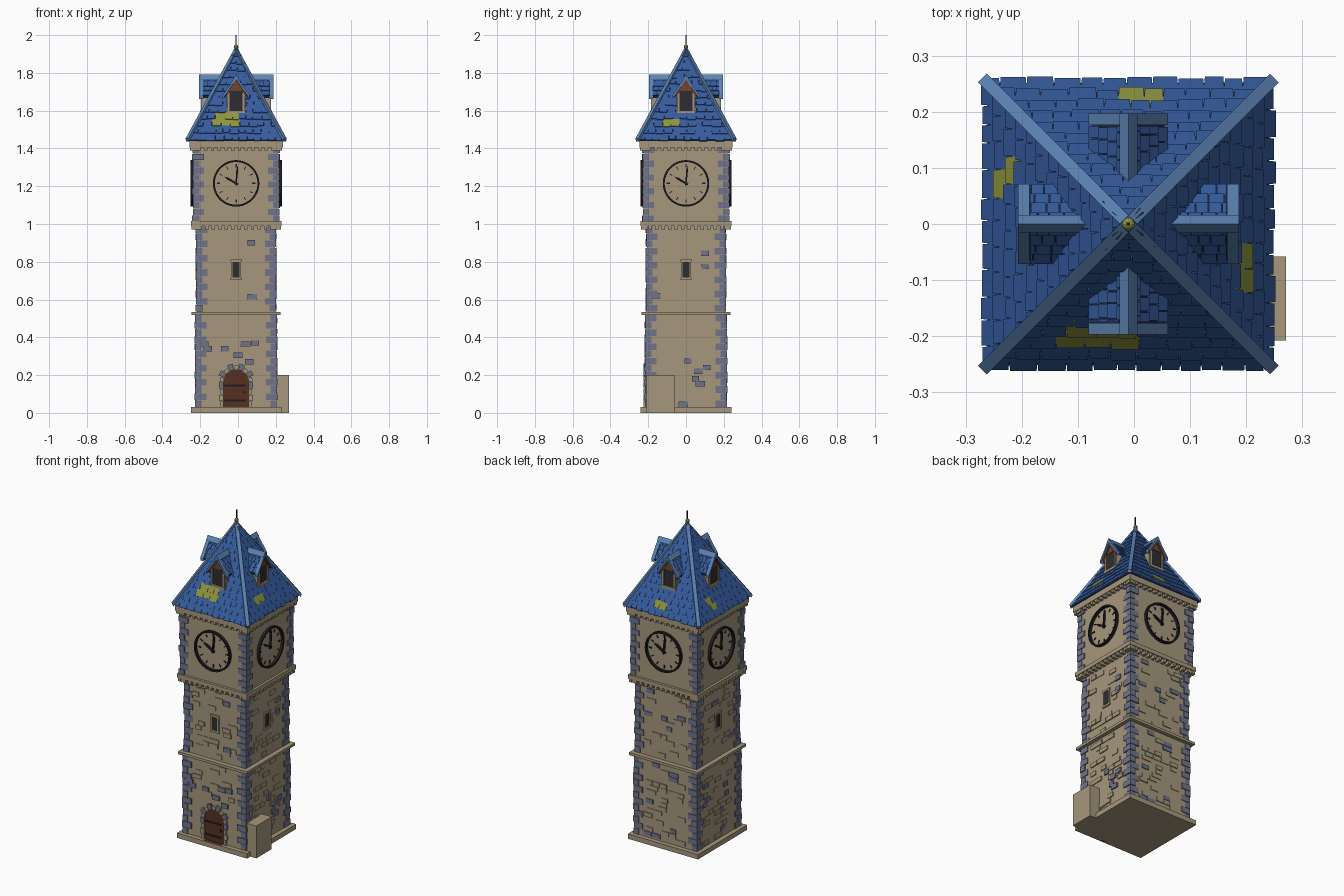
import bpy, bmesh, math, random
from math import pi, sin, cos
from mathutils import Matrix, Vector

random.seed(4)
if "Cube" in bpy.data.objects:
    bpy.data.objects.remove(bpy.data.objects["Cube"])

COLOURS = {
    "sandstone": (0.38, 0.31, 0.205), "blue_grey_stone": (0.16, 0.175, 0.26),
    "roof_blue": (0.036, 0.105, 0.34), "ridge_blue": (0.11, 0.23, 0.46),
    "moss_tile": (0.27, 0.30, 0.05), "roof_gap": (0.015, 0.022, 0.05),
    "door_wood": (0.09, 0.03, 0.015), "gable_wood": (0.17, 0.06, 0.025),
    "iron": (0.012, 0.012, 0.014), "window_dark": (0.027, 0.027, 0.032)}
MATS = {}
for name, rgb in COLOURS.items():
    m = bpy.data.materials.new(name)
    m.use_nodes = True
    m.diffuse_color = (*rgb, 1)
    m.node_tree.nodes["Principled BSDF"].inputs["Base Color"].default_value = (*rgb, 1)
    MATS[name] = m
INDEX = {n: i for i, n in enumerate(MATS)}
CENTRE = Matrix.Translation((-0.01, 0, 0))


def side(k):
    """Wall frame: x along the wall, y up, z outward from the tower axis."""
    return CENTRE @ Matrix.Rotation(k * pi / 2, 4, 'Z') @ Matrix.Rotation(pi / 2, 4, 'X')


class Part:
    def __init__(self, name):
        self.name, self.bm = name, bmesh.new()

    def prism(self, pts, d0, d1, M, mat):
        bm, n = self.bm, len(pts)
        a = [bm.verts.new(M @ Vector((x, y, d0))) for x, y in pts]
        b = [bm.verts.new(M @ Vector((x, y, d1))) for x, y in pts]
        faces = [bm.faces.new(a[::-1]), bm.faces.new(b)]
        faces += [bm.faces.new((a[i], a[(i + 1) % n], b[(i + 1) % n], b[i])) for i in range(n)]
        for f in faces:
            f.material_index = INDEX[mat]

    def box(self, x0, x1, y0, y1, d0, d1, M, mat):
        self.prism([(x0, y0), (x1, y0), (x1, y1), (x0, y1)], d0, d1, M, mat)

    def slab(self, half, z0, z1, mat="sandstone"):
        self.box(-half, half, -half, half, z0, z1, CENTRE, mat)

    def ring(self, r0, r1, cy, d0, d1, M, mat, n=48):
        loops = []
        for i in range(n):
            a = 2 * pi * i / n
            loops.append([self.bm.verts.new(M @ Vector((r * cos(a), cy + r * sin(a), d)))
                          for r, d in ((r0, d0), (r1, d0), (r1, d1), (r0, d1))])
        for i in range(n):
            p, q = loops[i], loops[(i + 1) % n]
            for j in range(4):
                f = self.bm.faces.new((p[j], q[j], q[(j + 1) % 4], p[(j + 1) % 4]))
                f.material_index = INDEX[mat]

    def chevron(self, w, eave, peak, t, d0, d1, M, mat):
        for s in (-1, 1):
            self.prism([(0, peak), (s * w, eave), (s * w, eave - t), (0, peak - t)], d0, d1, M, mat)

    def finish(self):
        bmesh.ops.recalc_face_normals(self.bm, faces=self.bm.faces)
        mesh = bpy.data.meshes.new(self.name)
        self.bm.to_mesh(mesh)
        self.bm.free()
        for m in MATS.values():
            mesh.materials.append(m)
        bpy.context.collection.objects.link(bpy.data.objects.new(self.name, mesh))


# Tower body: three storeys, plinth and ledges
STOREYS = [(0.212, 0.03, 0.52), (0.207, 0.535, 0.99), (0.225, 1.01, 1.41)]
body = Part("tower_body")
for half, z0, z1 in STOREYS:
    body.slab(half, z0 - 0.01, z1 + 0.01)
body.finish()
ledges = Part("ledges")
for half, z0, z1 in [(0.24, 0, 0.03), (0.236, 0.517, 0.533), (0.24, 0.99, 1.015), (0.247, 1.405, 1.44)]:
    ledges.slab(half, z0, z1)
ledges.finish()

# Small corbels hanging under the two upper ledges
corbels = Part("corbels")
for k in range(4):
    for half, z0, z1, n in [(0.237, 0.97, 0.992, 14), (0.244, 1.388, 1.407, 14)]:
        for i in range(n):
            u = -half + 0.012 + (2 * half - 0.024) * i / (n - 1)
            corbels.box(u - 0.009, u + 0.009, z0, z1, 0.2, half, side(k), "sandstone")
corbels.finish()

# Corner stones, alternately long and short on each face
quoins = Part("corner_stones")
for half, z0, z1 in STOREYS:
    n = round((z1 - z0) / 0.037)
    h = (z1 - z0) / n
    for i in range(n):
        for k in range(4):
            M = CENTRE @ Matrix.Rotation(k * pi / 2, 4, 'Z')
            e = half + random.uniform(0.003, 0.008)
            a, b = (0.055, 0.03) if (i + k) % 2 else (0.03, 0.055)
            quoins.box(half - a, e, half - b, e, z0 + i * h + 0.001, z0 + (i + 1) * h - 0.002,
                       M, "blue_grey_stone")
quoins.finish()

# Raised wall stones
BLUE = {0: [(0.08, 0.9), (0.085, 0.615), (-0.15, 0.34), (-0.17, 0.365), (0.05, 0.365), (0.1, 0.37),
            (0.01, 0.305), (-0.06, 0.34), (0.07, 0.27)],
        1: [(0.1, 0.845), (0.1, 0.775), (0.01, 0.275), (0.065, 0.22), (0.075, 0.155), (-0.015, 0.045),
            (0.11, 0.24), (-0.16, 0.62), (0.05, 0.18)]}
stones = Part("wall_stones")
for k in range(4):
    for half, z0, z1 in STOREYS[:2]:
        z, row = z0 + 0.012, 0
        while z < z1 - 0.04:
            u = -0.15 + 0.02 * (row % 2)
            while u < 0.11:
                w = random.uniform(0.035, 0.065)
                blocked = (k == 0 and z < 0.3 and u < 0.12 and u + w > -0.12) or \
                          (k != 2 and 0.66 < z < 0.83 and u < 0.04 and u + w > -0.04)
                if random.random() < 0.36 and not blocked:
                    blue = k > 1 and random.random() < 0.22
                    stones.box(u, u + w, z, z + 0.026, half - 0.01, half + random.uniform(0.003, 0.007),
                               side(k), "blue_grey_stone" if blue else "sandstone")
                u += w + 0.003
            z, row = z + 0.029, row + 1
    for u, z in BLUE.get(k, []):
        half = 0.212 if z < 0.52 else 0.207
        w = random.uniform(0.018, 0.028)
        stones.box(u - w, u + w, z - 0.014, z + 0.014, half - 0.01, half + 0.008, side(k), "blue_grey_stone")
stones.finish()

# Arched door with iron bands and stone surround
front = side(0)
door = Part("door")
arch = [(0.066 * cos(pi * i / 14), 0.163 + 0.066 * sin(pi * i / 14)) for i in range(15)]
door.prism([(-0.066, 0.03), (0.066, 0.03)] + arch, 0.2, 0.216, front, "door_wood")
for z in (0.065, 0.145):
    door.box(-0.062, 0.05, z - 0.005, z + 0.005, 0.21, 0.219, front, "iron")
door.box(0.04, 0.048, 0.1, 0.118, 0.21, 0.221, front, "iron")
door.box(-0.06, 0.06, -0.001, 0.03, 0.2, 0.235, front @ Matrix.Translation((0, 0.001, 0)), "door_wood")
door.finish()
surround = Part("door_surround")
for i in range(9):
    a0, a1 = pi * i / 9 + 0.02, pi * (i + 1) / 9 - 0.02
    r = 0.1 if i % 2 else 0.088
    surround.prism([(q * cos(a), 0.163 + q * sin(a)) for q, a in ((0.066, a0), (r, a0), (r, a1), (0.066, a1))],
                   0.2, 0.224, front, "blue_grey_stone" if i % 2 else "sandstone")
for s in (-1, 1):
    for i in range(4):
        surround.box(s * 0.066, s * (0.09 if i % 2 else 0.082), 0.031 + i * 0.033, 0.061 + i * 0.033,
                     0.2, 0.224, front, "blue_grey_stone" if i == 3 else "sandstone")
surround.finish()

# Plain block beside the tower
block = Part("side_block")
block.box(-0.208, -0.058, 0, 0.2, 0.2, 0.281, side(1), "sandstone")
block.finish()

# Slit windows on three faces, clocks on all four
slits, clocks = Part("slit_windows"), Part("clocks")
for k in range(4):
    M = side(k)
    if k != 2:
        slits.box(-0.018, 0.018, 0.717, 0.8, 0.2, 0.209, M, "window_dark")
        for x0, x1, z0, z1 in [(-0.03, 0.03, 0.704, 0.717), (-0.03, 0.03, 0.8, 0.812),
                               (-0.027, -0.018, 0.717, 0.8), (0.018, 0.027, 0.717, 0.8)]:
            slits.box(x0, x1, z0, z1, 0.2, 0.215, M, "sandstone")
    clocks.ring(0.113, 0.123, 1.215, 0.222, 0.242, M, "iron")
    dial = M @ Matrix.Translation((0, 1.215, 0))
    for i in range(12):
        w = 0.0035 if i % 3 == 0 else 0.0022
        clocks.box(-w, w, 0.084, 0.102, 0.222, 0.23, dial @ Matrix.Rotation(i * pi / 6, 4, 'Z'), "iron")
    for angle, length, w in [(-0.08, 0.098, 0.0035), (pi / 3, 0.072, 0.0045)]:
        clocks.prism([(-w, -0.012), (w, -0.012), (w * 1.3, length * 0.7), (0, length), (-w * 1.3, length * 0.7)],
                     0.224, 0.236, dial @ Matrix.Rotation(angle, 4, 'Z'), "iron")
    clocks.prism([(0.008 * cos(pi * i / 6), 0.008 * sin(pi * i / 6)) for i in range(12)],
                 0.222, 0.238, dial, "iron")
slits.finish()
clocks.finish()

# Main roof: dark core, rows of overlapping shingles, mossy patches
HALF, EAVE, APEX, ROWS = 0.251, 1.44, 1.918, 13
core = Part("roof_core")
bmesh.ops.create_cone(core.bm, segments=4, radius1=HALF * math.sqrt(2), radius2=0, depth=APEX - EAVE, cap_ends=True,
                      matrix=CENTRE @ Matrix.Translation((0, 0, (EAVE + APEX) / 2)) @ Matrix.Rotation(pi / 4, 4, 'Z'))
for f in core.bm.faces:
    f.material_index = INDEX["roof_gap"]
core.finish()
MOSS = {0: [(-0.1, 0.02, 1.55, 1.59), (-0.13, 0.0, 1.51, 1.55)], 1: [(-0.11, -0.02, 1.51, 1.55)],
        2: [(-0.07, 0.025, 1.475, 1.515)], 3: [(-0.12, -0.07, 1.475, 1.55)]}
tiles = Part("roof_tiles")
slope = math.hypot(HALF, APEX - EAVE)
pitch = slope / ROWS
tilt = math.atan2(APEX - EAVE, HALF)
for k in range(4):
    plane = (CENTRE @ Matrix.Rotation(k * pi / 2, 4, 'Z') @ Matrix.Translation((0, -HALF, EAVE))
             @ Matrix.Rotation(tilt, 4, 'X'))
    for r in range(ROWS):
        s = r * pitch
        h0 = HALF * (1 - s / slope) + 0.004
        h1 = max(HALF * (1 - (s + pitch * 1.15) / slope), 0)
        zc = EAVE + (s + pitch / 2) * sin(tilt)
        u = -h0
        while u < h0 - 0.004:
            v = min(u + random.uniform(0.032, 0.052), h0)
            c, drop = (u + v) / 2, random.uniform(-0.005, 0.004)
            mossy = any(a < c < b and z0 < zc < z1 for a, b, z0, z1 in MOSS[k])
            clamp = lambda x: max(-h1, min(h1, x))
            M = plane @ Matrix.Translation((0, s, 0.003)) @ Matrix.Rotation(-0.09, 4, 'X')
            if clamp(v) - clamp(u) > 0.004 or v - u > 0.012:
                tiles.prism([(u + 0.0015, drop), (v - 0.0015, drop), (clamp(v) + 0.001, pitch * 1.15),
                             (clamp(u) - 0.001, pitch * 1.15)], 0, 0.008, M,
                            "moss_tile" if mossy else "roof_blue")
            u = v
tiles.finish()

# Hip ridges and finial
hips = Part("hip_ridges")
for k in range(4):
    M = CENTRE @ Matrix.Rotation(k * pi / 2 + pi / 4, 4, 'Z') @ Matrix.Rotation(pi / 2, 4, 'X')
    hips.prism([(0.362, 1.436), (0.368, 1.452), (0, 1.932), (0, 1.905)], -0.011, 0.011, M, "ridge_blue")
hips.finish()
finial = Part("finial")
bmesh.ops.create_uvsphere(finial.bm, u_segments=8, v_segments=6, radius=0.012,
                          matrix=CENTRE @ Matrix.Translation((0, 0, 1.938)))
for f in finial.bm.faces:
    f.material_index = INDEX["moss_tile"]
finial.box(-0.003, 0.003, -0.003, 0.003, 1.92, 2.0, CENTRE, "iron")
finial.finish()

# Four dormers
dormers, dormer_roofs = Part("dormers"), Part("dormer_roofs")
for k in range(4):
    M = side(k)
    dormers.prism([(-0.05, 1.575), (0.05, 1.575), (0.05, 1.685), (0, 1.76), (-0.05, 1.685)],
                  0.06, 0.178, M, "sandstone")
    dormers.box(-0.034, 0.034, 1.602, 1.703, 0.17, 0.181, M, "window_dark")
    dormers.prism([(-0.042, 1.703), (0.042, 1.703), (0, 1.762)], 0.17, 0.184, M, "gable_wood")
    dormers.box(-0.05, 0.05, 1.587, 1.602, 0.15, 0.19, M, "sandstone")
    for s in (-1, 1):
        dormers.box(s * 0.034, s * 0.046, 1.602, 1.7, 0.17, 0.186, M, "sandstone")
    dormers.chevron(0.056, 1.682, 1.766, 0.016, 0.17, 0.19, M, "gable_wood")
    dormer_roofs.chevron(0.064, 1.679, 1.774, 0.012, 0.055, 0.18, M, "roof_gap")
    dormer_roofs.chevron(0.071, 1.682, 1.786, 0.02, 0.176, 0.197, M, "ridge_blue")
    dormer_roofs.chevron(0.016, 1.768, 1.792, 0.014, 0.066, 0.197, M, "ridge_blue")
    for s in (-1, 1):
        for r in range(4):
            p, q = Vector((s * 0.0165 * r, 1.776 - 0.0245 * r)), Vector((s * 0.0165 * (r + 1), 1.7515 - 0.0245 * r))
            lift = Vector((s * 0.005, 0.004))
            d = 0.06 + 0.012 * (r % 2)
            while d < 0.172:
                e = min(d + random.uniform(0.02, 0.032), 0.176)
                dormer_roofs.prism([p, q, q + lift, p + lift * 0.4], d + 0.001, e - 0.001, M, "roof_blue")
                d = e
dormers.finish()
dormer_roofs.finish()
